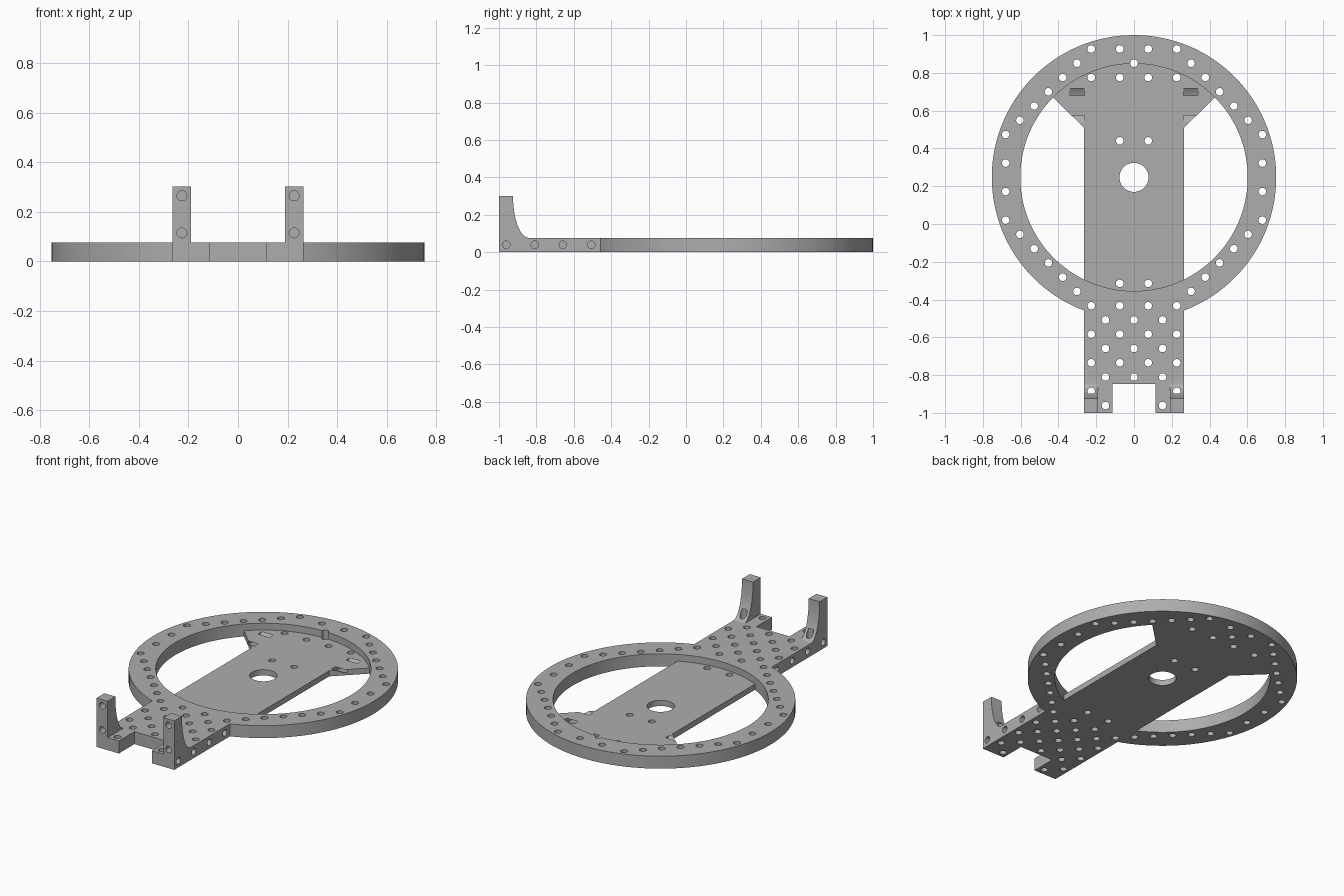
import bpy, bmesh
from math import sin, cos, pi, radians, sqrt
from mathutils import Vector

if "Cube" in bpy.data.objects:
    bpy.data.objects.remove(bpy.data.objects["Cube"], do_unlink=True)

CY = 0.247            # ring centre along y
PITCH = 0.0755        # hole grid step
HEIGHT, WEB = 0.077, 0.035
HALF = 0.265          # half width of the arm
HOLE = 0.02

grey = bpy.data.materials.new("plain grey")
grey.use_nodes = True
grey.diffuse_color = (0.42, 0.42, 0.42, 1)
grey.node_tree.nodes["Principled BSDF"].inputs["Base Color"].default_value = (0.42, 0.42, 0.42, 1)


def arc(cx, cy, rx, ry, start, end, n):
    angles = [radians(start + (end - start) * k / n) for k in range(n + 1)]
    return [(cx + rx * cos(a), cy + ry * sin(a)) for a in angles]


def circle(cx, cy, r, n):
    return arc(cx, cy, r, r, 0, 360, n)[:-1]


def add_prism(bm, points, axis, lo, hi):
    """Extrude a flat outline along x, y or z."""
    place = {"x": lambda u, v, w: (w, u, v),
             "y": lambda u, v, w: (u, w, v),
             "z": lambda u, v, w: (u, v, w)}[axis]
    verts = [bm.verts.new(place(u, v, lo)) for u, v in points]
    face = bm.faces.new(verts)
    side = bmesh.ops.extrude_face_region(bm, geom=[face])
    moved = [g for g in side["geom"] if isinstance(g, bmesh.types.BMVert)]
    step = Vector(place(0, 0, hi - lo))
    bmesh.ops.translate(bm, verts=moved, vec=step)


def make(name, prisms):
    bm = bmesh.new()
    for p in prisms:
        add_prism(bm, *p)
    bmesh.ops.recalc_face_normals(bm, faces=bm.faces)
    mesh = bpy.data.meshes.new(name)
    bm.to_mesh(mesh)
    bm.free()
    mesh.materials.append(grey)
    obj = bpy.data.objects.new(name, mesh)
    bpy.context.collection.objects.link(obj)
    return obj


def combine(target, other, operation):
    mod = target.modifiers.new("combine", "BOOLEAN")
    mod.operation, mod.object, mod.solver = operation, other, "EXACT"
    bpy.context.view_layer.objects.active = target
    bpy.ops.object.modifier_apply(modifier=mod.name)
    bpy.data.objects.remove(other, do_unlink=True)


# Round rim
frame = make("ring_frame", [(circle(0, CY, 0.753, 128), "z", 0, HEIGHT)])
combine(frame, make("rim_cutter", [(circle(0, CY, 0.602, 128), "z", -0.1, 0.2)]), "DIFFERENCE")

# Thin web across the rim, flaring at the back
web_outline = [(-HALF, -0.36), (HALF, -0.36), (HALF, 0.51), (0.47, 0.71)]
web_outline += arc(0, CY, 0.66, 0.66, 45, 135, 24)
web_outline += [(-0.47, 0.71), (-HALF, 0.51)]
combine(frame, make("web", [(web_outline, "z", 0, WEB)]), "UNION")

# Forked arm
arm_outline = [(HALF, -0.4), (-HALF, -0.4), (-HALF, -1), (-0.113, -1),
               (-0.113, -0.848), (0.113, -0.848), (0.113, -1), (HALF, -1)]
combine(frame, make("arm", [(arm_outline, "z", 0, HEIGHT)]), "UNION")

# Upright posts with a curved back
post_outline = [(-1, 0.02), (-0.84, 0.02)]
post_outline += arc(-0.84, 0.302, 0.085, 0.302 - HEIGHT, 270, 180, 20) + [(-1, 0.302)]
for lo, hi in ((0.19, HALF), (-HALF, -0.19)):
    combine(frame, make("post", [(post_outline, "x", lo, hi)]), "UNION")

# Upright holes on a staggered grid
spots = [(0, 8)]
for i in range(-9, 10):
    for j in range(-16, 10):
        on_rim = 70 < i * i + j * j < 95
        on_arm = j <= -10 and abs(i) <= 3
        on_back = j == 7 and abs(i) <= 3
        if (i + j) % 2 == 0 and (on_rim or on_arm or on_back):
            spots.append((i, j))
spots += [(i, j) for i in (-1, 1) for j in (2.56, -7.44)]
holes = [(circle(i * PITCH, CY + j * PITCH, HOLE, 20), "z", -0.05, 0.135) for i, j in spots]
holes.append((circle(0, CY, 0.077, 48), "z", -0.05, 0.135))

# Blind holes in the sides of the arm and the front of the posts
for s in (-1, 1):
    for k in range(4):
        lo, hi = sorted((s * 0.215, s * 0.3))
        holes.append((circle(-0.96 + 0.151 * k, 0.04, HOLE, 20), "x", lo, hi))
    for z in (0.115, 0.265):
        holes.append((circle(s * 3 * PITCH, z, HOLE, 20), "y", -1.05, -0.95))
combine(frame, make("hole_cutter", holes), "DIFFERENCE")


# Curved strap channels dipping through the web
def dip(half, floor, top, n=12):
    depth = top - floor
    r = (half * half + depth * depth) / (2 * depth)
    ys = [half * (2 * k / n - 1) for k in range(n + 1)]
    return [(0.627 + y, floor + r - sqrt(r * r - y * y)) for y in ys]


channel = dip(0.1, 0.006, 0.042) + dip(0.064, 0.021, 0.042)[::-1]
slots = [(channel, "x", lo, hi) for lo, hi in ((0.262, 0.34), (-0.34, -0.262))]
combine(frame, make("slot_cutter", slots), "DIFFERENCE")

# Smooth the round walls, keep the edges crisp
bpy.ops.object.select_all(action="DESELECT")
frame.select_set(True)
bpy.context.view_layer.objects.active = frame
bpy.ops.object.shade_smooth_by_angle(angle=radians(30))
